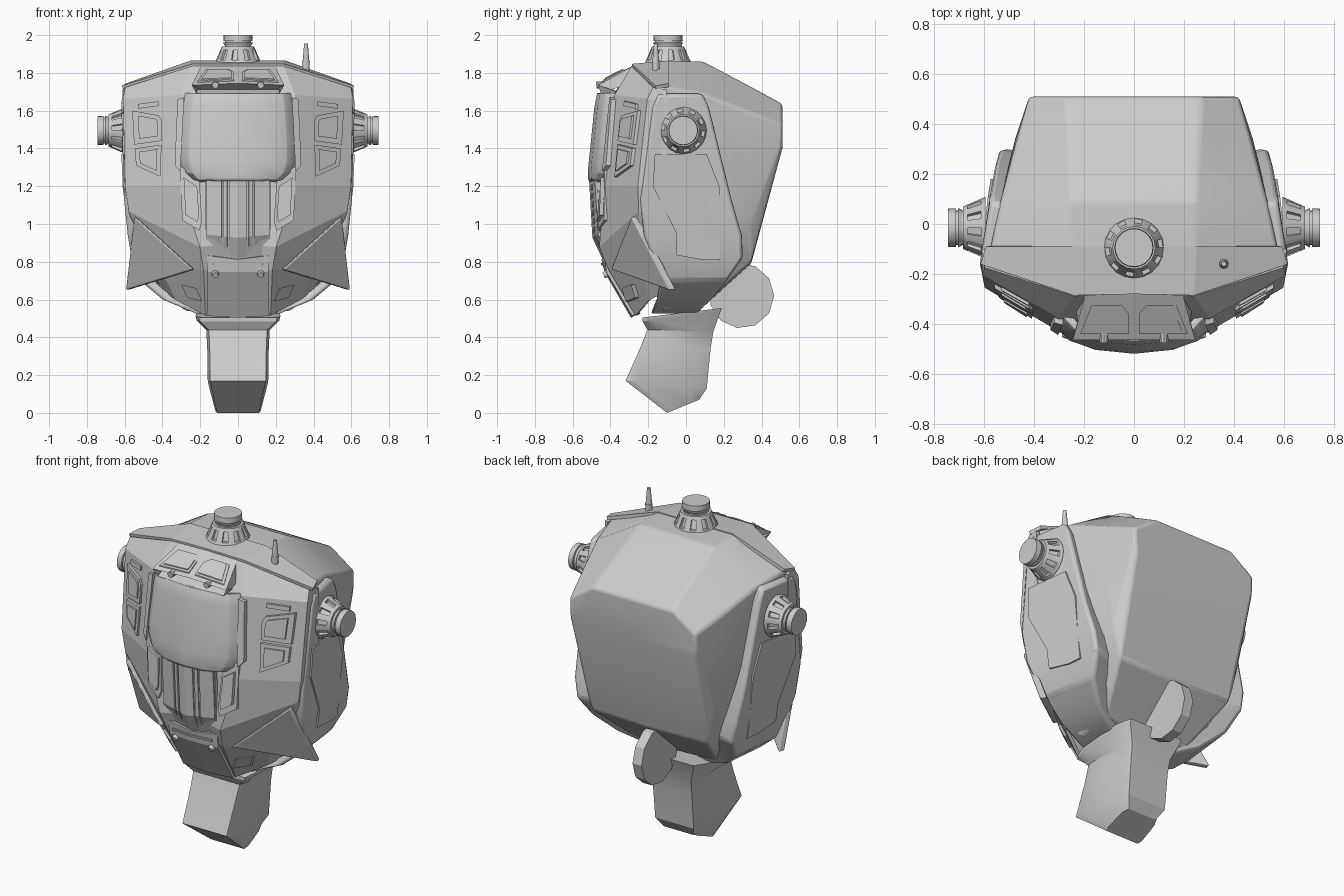
import bpy, bmesh, math
from mathutils import Vector, Matrix
from mathutils.bvhtree import BVHTree

if "Cube" in bpy.data.objects:
    bpy.data.objects.remove(bpy.data.objects["Cube"])


def finish(bm, name, mirror=False, solid=0, bevel=0, segs=2):
    bmesh.ops.recalc_face_normals(bm, faces=bm.faces)
    me = bpy.data.meshes.new(name)
    bm.to_mesh(me)
    bm.free()
    ob = bpy.data.objects.new(name, me)
    bpy.context.collection.objects.link(ob)
    if mirror:
        ob.modifiers.new("mirror", 'MIRROR')
    if solid:
        m = ob.modifiers.new("solid", 'SOLIDIFY')
        m.thickness, m.offset = solid, 0
    if bevel:
        m = ob.modifiers.new("bevel", 'BEVEL')
        m.width, m.segments, m.angle_limit = bevel, segs, math.radians(25)
    return ob


def loft(name, rows, caps=(False, False), mirror=True, **kw):
    """Skin rows of points; half models are mirrored in x."""
    bm = bmesh.new()
    vs = [[bm.verts.new(p) for p in r] for r in rows]
    for a, b in zip(vs, vs[1:]):
        for i in range(len(a) - 1):
            bm.faces.new((a[i], a[i + 1], b[i + 1], b[i]))
    for use, r in zip(caps, (vs[0], vs[-1])):
        if use:
            bm.faces.new(r)
    return finish(bm, name, mirror, **kw)


def prism(name, pts, offset, mirror=True, **kw):
    """Polygon extruded along an offset vector."""
    bm = bmesh.new()
    a = [bm.verts.new(p) for p in pts]
    b = [bm.verts.new(Vector(p) + Vector(offset)) for p in pts]
    bm.faces.new(a)
    bm.faces.new(b)
    for i in range(len(a)):
        bm.faces.new((a[i - 1], a[i], b[i], b[i - 1]))
    return finish(bm, name, mirror, **kw)


AIM = {'front': (Vector((0, 1, 0)), lambda a, b: Vector((a, -2, b))),
       'side': (Vector((-1, 0, 0)), lambda a, b: Vector((2, a, b))),
       'top': (Vector((0, 0, -1)), lambda a, b: Vector((a, b, 3)))}


def decal(name, target, pts, h, view='front', scale=1, **kw):
    """Plate laid onto a surface by casting rays at it."""
    tree = BVHTree.FromObject(target, bpy.context.evaluated_depsgraph_get())
    d, start = AIM[view]
    ca, cb = (sum(p[i] for p in pts) / len(pts) for i in (0, 1))
    out = []
    for a, b in pts:
        hit = tree.ray_cast(start(ca + (a - ca) * scale, cb + (b - cb) * scale), d)[0]
        if hit:
            out.append(hit - d * h)
    return prism(name, out, d * (h + .015), **kw)


def cylinder(bm, r1, r2, z0, z1, n=20):
    bmesh.ops.create_cone(bm, cap_ends=True, segments=n, radius1=r1, radius2=r2,
                          depth=z1 - z0, matrix=Matrix.Translation((0, 0, (z0 + z1) / 2)))


def knob(name, matrix, mirror=False):
    """Slotted cone with a grooved cap."""
    bm = bmesh.new()
    cylinder(bm, .124, .085, 0, .09)
    sides = [f for f in bm.faces if len(f.verts) == 4]
    sides.sort(key=lambda f: math.atan2(f.calc_center_median().y, f.calc_center_median().x))
    slots = sides[::2]
    bmesh.ops.inset_individual(bm, faces=slots, thickness=.002)
    for v in {v for f in slots for v in f.verts}:  # shorten along the cone
        z = .045 + (v.co.z - .045) * .62
        k = (.124 - .433 * z) / (.124 - .433 * v.co.z)
        v.co = (v.co.x * k, v.co.y * k, z)
    bmesh.ops.inset_individual(bm, faces=slots, thickness=.0006)
    for v in {v for f in slots for v in f.verts}:  # sink
        v.co.x, v.co.y = v.co.x * .86, v.co.y * .86
    cylinder(bm, .07, .07, .08, .10)
    cylinder(bm, .072, .079, .095, .11)
    cylinder(bm, .07, .07, .105, .13)
    cylinder(bm, .078, .076, .118, .15)
    bm.transform(matrix)
    return finish(bm, name, mirror)


# Rear cranium: cross-sections from front to back
sections = [
    (-.12, [(0, 1.86), (.25, 1.86), (.58, 1.73), (.585, 1.2), (.53, .8), (.28, .54), (0, .53)]),
    (.09, [(0, 1.86), (.25, 1.86), (.535, 1.69), (.54, 1.23), (.49, .84), (.28, .57), (0, .56)]),
    (.345, [(0, 1.725), (.26, 1.725), (.468, 1.59), (.475, 1.27), (.44, 1.0), (.39, .80), (0, .79)]),
    (.51, [(0, 1.635), (.27, 1.635), (.42, 1.53), (.42, 1.47), (.418, 1.44), (.41, 1.40), (0, 1.40)])]
loft("cranium_shell", [[(x, y, z) for x, z in s] for y, s in sections], (False, True), bevel=.015, segs=3)

# Face plate
face = loft("face_plate", [
    [(0, -.27, 1.83), (.24, -.28, 1.83), (.59, -.17, 1.72), (.602, -.10, 1.71)],
    [(0, -.37, 1.69), (.30, -.37, 1.68), (.60, -.20, 1.66), (.602, -.10, 1.64)],
    [(0, -.41, 1.18), (.30, -.42, 1.2), (.59, -.25, 1.2), (.592, -.1, 1.2)],
    [(0, -.41, .9), (.2, -.45, .88), (.57, -.245, 1.07), (.57, -.1, 1.05)],
    [(0, -.38, .77), (.18, -.40, .76), (.40, -.23, .76), (.49, -.08, .78)],
    [(0, -.25, .52), (.17, -.26, .52), (.32, -.19, .60), (.40, -.08, .66)]], solid=.02)

# Roof cap
loft("roof_cap", [
    [(0, -.09, 1.855), (.25, -.09, 1.855), (.59, -.09, 1.735)],
    [(0, -.28, 1.838), (.24, -.285, 1.838), (.612, -.16, 1.722)]], solid=.02)

# Brow box with two windows and pegs
brow = loft("brow", [
    [(0, -.26, 1.848), (.19, -.26, 1.848), (.24, -.26, 1.76), (0, -.26, 1.76)],
    [(0, -.465, 1.745), (.245, -.465, 1.735), (.22, -.45, 1.69), (0, -.45, 1.69)],
    [(0, -.36, 1.70), (.22, -.36, 1.70), (.22, -.35, 1.70), (0, -.35, 1.70)]])
window = [(.02, -.44), (.215, -.44), (.17, -.325), (.05, -.325), (.02, -.36)]
decal("brow_window_frame", brow, window, .007, 'top')
decal("brow_window", brow, window, .013, 'top', .82)
bm = bmesh.new()
cylinder(bm, .02, .018, 0, .06, 10)
bm.transform(Matrix.Translation((.12, -.415, 1.74)) @ Matrix.Rotation(math.radians(95), 4, 'X'))
finish(bm, "brow_peg", True)

# Visor glass
loft("visor", [[(0, y, z), (w * .55, y + .015, z), (w * .85, y + .045, z), (w, y + .09, z)] for w, y, z in
     [(.27, -.455, 1.69), (.28, -.47, 1.62), (.297, -.49, 1.42), (.295, -.50, 1.33), (.275, -.505, 1.275),
      (.24, -.505, 1.245), (.20, -.50, 1.235)]], solid=.03, bevel=.006)

# Visor side rails
decal("visor_rail", face, [(.285, 1.67), (.32, 1.66), (.335, 1.31), (.305, 1.28)], .025)

# Mouth grille: backing and slats
loft("grille_back", [[(0, y, z), (.17, y + .03, z)] for y, z in
     [(-.485, 1.235), (-.47, .93), (-.425, .82)]], solid=.03)
for name, x0, x1 in (("grille_slat_centre", 0, .045), ("grille_slat_rib", .055, .075), ("grille_slat_outer", .085, .168)):
    loft(name, [[(x0, y + x0 * .18, z + x0 * s), (x1, y + x1 * .18, z + x1 * s)] for y, z, s in
         [(-.502, 1.23, 0), (-.485, .93, .1), (-.435, .825, .25)]], solid=.022)

# Chin plate, slit and bolts
chin = loft("chin_plate", [
    [(0, -.435, .815), (.165, -.42, .835)],
    [(0, -.42, .75), (.16, -.41, .75)],
    [(0, -.28, .51), (.165, -.275, .52)]], solid=.025)
decal("chin_slit", chin, [(0, .78), (.13, .78), (.13, .793), (0, .793)], .008)
bm = bmesh.new()
cylinder(bm, .022, .016, 0, .04, 12)
bm.transform(Matrix.Translation((.12, -.40, .745)) @ Matrix.Rotation(math.radians(115), 4, 'X'))
finish(bm, "chin_bolt", True)
decal("jaw_block", face, [(.19, .59), (.22, .66), (.30, .68), (.27, .61)], .02)

# Cheek vents and frames beside the grille
for name, pts in (("upper_vent", [(.56, 1.60), (.42, 1.575), (.405, 1.55), (.405, 1.44), (.55, 1.42)]),
                  ("lower_vent", [(.545, 1.40), (.405, 1.42), (.41, 1.25), (.54, 1.31)]),
                  ("mouth_frame", [(.31, 1.31), (.205, 1.24), (.19, 1.01), (.205, .965), (.295, 1.02)])):
    decal(name, face, pts, .018)
    decal(name + "_inner", face, pts, .028, scale=.68)
decal("brow_slit", face, [(.42, 1.65), (.53, 1.635), (.53, 1.61), (.42, 1.625)], .014)

# Side plates curving under the jaw: (z, front y, front x, back y, back x)
ear = loft("side_plate", [[(x0 - .07, y0 + .01, z), (x0, y0, z), (x1, y1, z), (x1 - .12, y1 - .03, z)]
     for z, y0, x0, y1, x1 in [
         (1.69, -.15, .617, .09, .575), (1.62, -.18, .62, .125, .575), (1.13, -.245, .605, .245, .555),
         (.94, -.225, .585, .30, .54), (.82, -.18, .565, .305, .52), (.70, -.14, .52, .22, .48),
         (.60, -.16, .40, .14, .37), (.525, -.19, .22, .06, .20)]], (True, True), bevel=.018)
decal("side_panel", ear, [(-.165, 1.37), (.11, 1.37), (.18, 1.19), (.18, .81), (.09, .81), (-.05, .835),
      (-.05, .95), (-.175, 1.20)], .01, 'side')

# Cheek fins: thick triangles
prism("cheek_fin", [(.55, -.29, 1.04), (.24, -.40, .76), (.595, -.09, .65)], (-.012, .04, 0), bevel=.008)

# Ear knobs and top knob
knob("ear_knob", Matrix.Translation((.595, -.015, 1.495)) @ Matrix.Rotation(math.pi / 2, 4, 'Y'), True)
knob("top_knob", Matrix.Translation((0, -.095, 1.85)))

# Antenna
bm = bmesh.new()
cylinder(bm, .018, .02, 1.76, 1.86, 12)
cylinder(bm, .018, .010, 1.86, 1.955, 12)
bm.transform(Matrix.Translation((.36, -.16, 0)))
finish(bm, "antenna")

# Neck: (front y, front z, back y, back z, half width)
loft("neck", [[(0, a, b), (w * .92, a, b), (w, a + (c - a) * .15, b + (d - b) * .15),
               (w * .95, a + (c - a) * .8, b + (d - b) * .8), (w * .8, c, d), (0, c, d)]
     for a, b, c, d, w in [(-.23, .505, .19, .555, .225), (-.23, .485, .18, .53, .22), (-.205, .44, .145, .43, .168),
                           (-.24, .35, .13, .34, .163), (-.32, .17, .11, .13, .16), (-.10, 0, .07, .07, .12)]],
     (True, True))

# Rear disc
bm = bmesh.new()
cylinder(bm, .172, .172, -.03, .03, 11)
bm.transform(Matrix.Translation((0, .295, .62)) @ Matrix.Rotation(math.pi / 2, 4, 'Y'))
finish(bm, "rear_disc")

# Smooth shading with sharp edges; the armour plates stay faceted
flat = ("face_plate", "roof_cap", "brow", "chin_plate", "grille")
for ob in bpy.context.collection.objects:
    ob.select_set(not ob.name.startswith(flat))
bpy.context.view_layer.objects.active = bpy.data.objects["cranium_shell"]
bpy.ops.object.shade_smooth_by_angle(angle=math.radians(28))
